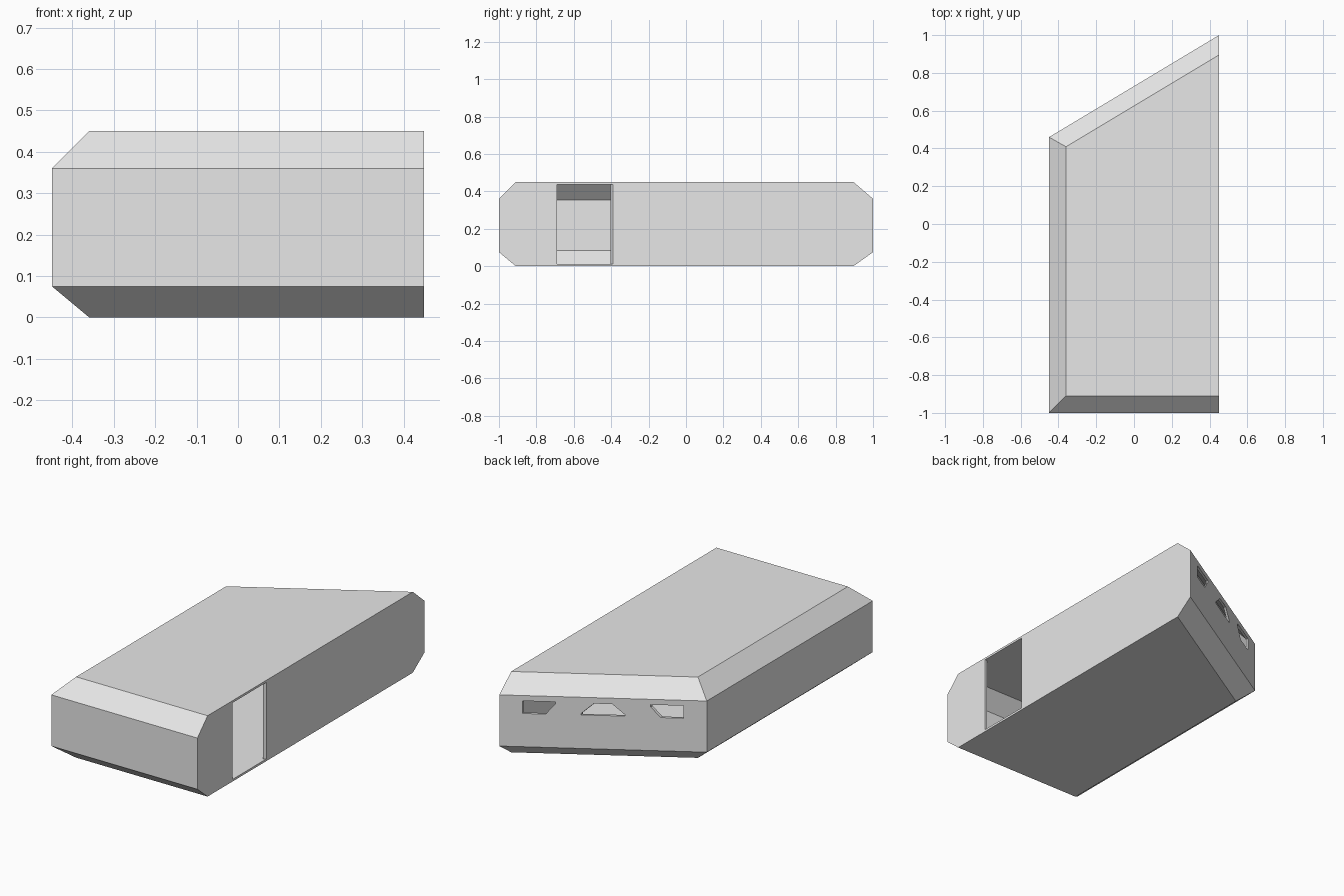
import bpy
import bmesh
from mathutils import Vector

cube = bpy.data.objects.get("Cube")
if cube:
    bpy.data.objects.remove(cube, do_unlink=True)

# Single grey finish
grey = bpy.data.materials.new("light_grey")
grey.use_nodes = True
colour = (0.8, 0.8, 0.8, 1)
grey.diffuse_color = colour
grey.node_tree.nodes["Principled BSDF"].inputs["Base Color"].default_value = colour

WALL = 0.014
CHAMFER = 0.09


def finish(bm, name):
    bmesh.ops.recalc_face_normals(bm, faces=bm.faces)
    mesh = bpy.data.meshes.new(name)
    bm.to_mesh(mesh)
    bm.free()
    mesh.materials.append(grey)
    obj = bpy.data.objects.new(name, mesh)
    bpy.context.collection.objects.link(obj)
    return obj


def footprint(inset, side):
    """Plan outline: straight front and sides, slanted back."""
    left, right, front = -0.45 + inset, 0.45 - side, -1 + inset

    def back(x):
        return 0.46 + 0.6 * (x + 0.45) - 1.166 * inset

    return [(left, front), (right, front), (right, back(right)), (left, back(left))]


def body(name, levels, side):
    """Loft the outline through (height, inset) levels."""
    bm = bmesh.new()
    rings = [[bm.verts.new((x, y, z)) for x, y in footprint(inset, side)]
             for z, inset in levels]
    for low, high in zip(rings, rings[1:]):
        for i in range(4):
            j = (i + 1) % 4
            bm.faces.new((low[i], low[j], high[j], high[i]))
    bm.faces.new(rings[0])
    bm.faces.new(rings[-1])
    return finish(bm, name)


def prism(name, points, depth):
    bm = bmesh.new()
    face = bm.faces.new([bm.verts.new(p) for p in points])
    grown = bmesh.ops.extrude_face_region(bm, geom=[face])["geom"]
    verts = [v for v in grown if isinstance(v, bmesh.types.BMVert)]
    bmesh.ops.translate(bm, verts=verts, vec=Vector(depth))
    return finish(bm, name)


def cut(target, cutter):
    cutter.hide_render = True
    mod = target.modifiers.new(cutter.name, "BOOLEAN")
    mod.operation = "DIFFERENCE"
    mod.solver = "EXACT"
    mod.object = cutter
    bpy.context.view_layer.objects.active = target
    bpy.ops.object.modifier_apply(modifier=mod.name)
    bpy.data.objects.remove(cutter, do_unlink=True)


# Chamfered outer shell, flat on the doorway side
shell = body("hull_shell", [(0, CHAMFER), (0.075, 0), (0.36, 0), (0.45, CHAMFER)], 0)

# Hollow interior
inner = CHAMFER + 0.005
cut(shell, body("interior_cutter",
                [(0.01, inner), (0.083, WALL), (0.354, WALL), (0.44, inner)], WALL))

# Tall doorway with one bevelled jamb
door = [(0.4, -0.69), (0.5, -0.69), (0.5, -0.34), (0.4, -0.44)]
cut(shell, prism("doorway_cutter", [(x, y, 0.012) for x, y in door], (0, 0, 0.426)))

# Three windows in the slanted back wall
middle = [(-0.095, 0.262), (0.095, 0.262), (0.095, 0.27), (0.04, 0.327),
          (-0.04, 0.327), (-0.095, 0.27)]
outer = [(0.35, 0.26), (0.25, 0.26), (0.207, 0.318), (0.207, 0.33), (0.35, 0.33)]
windows = {"middle": middle, "left": outer, "right": [(-x, z) for x, z in outer]}
for label, outline in windows.items():
    cut(shell, prism(label + "_window_cutter", [(x, 0, z) for x, z in outline], (0, 1.2, 0)))
